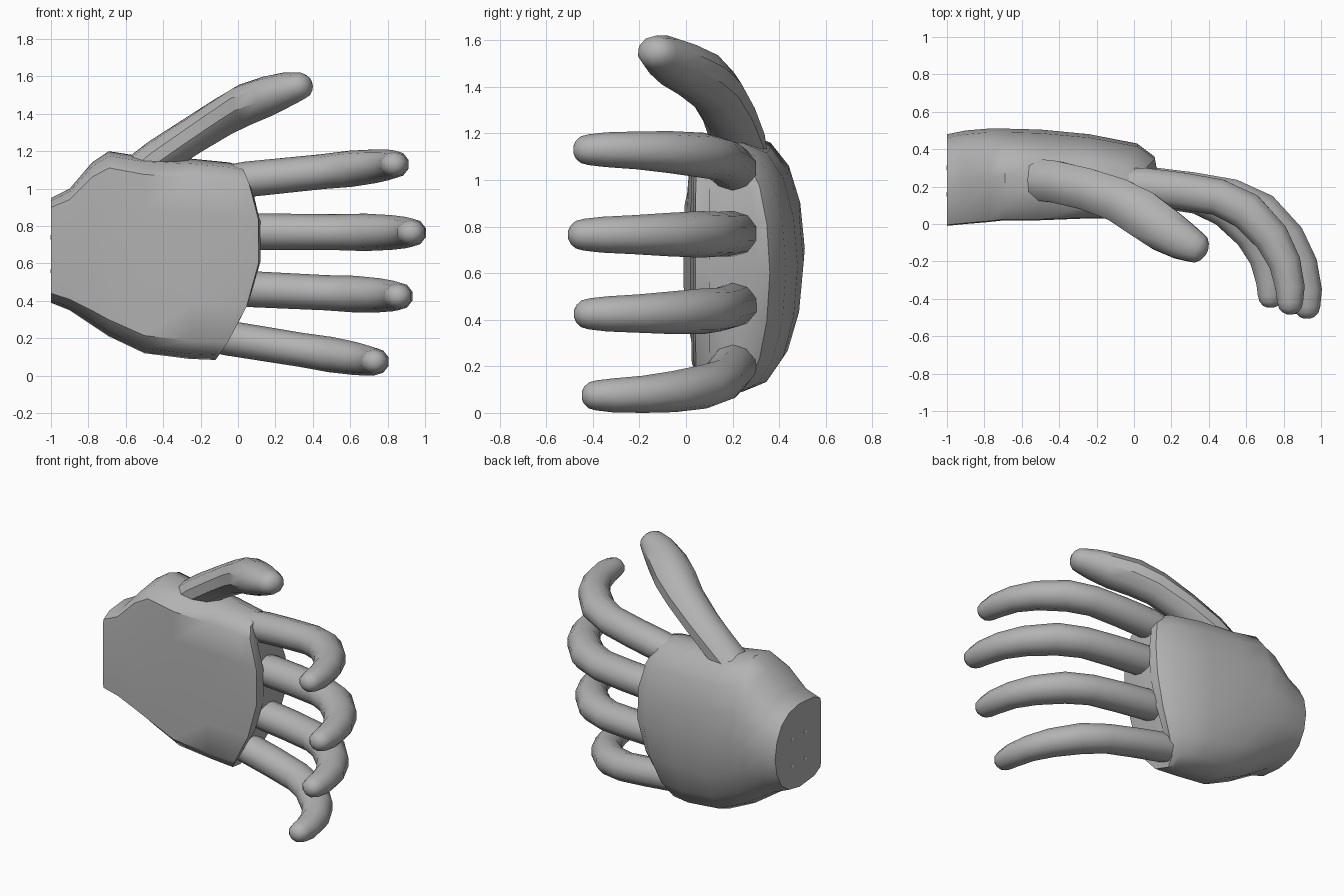
import bpy
import bmesh
import math
from mathutils import Vector

if "Cube" in bpy.data.objects:
    bpy.data.objects.remove(bpy.data.objects["Cube"], do_unlink=True)


def make_material(name, value):
    mat = bpy.data.materials.new(name)
    mat.use_nodes = True
    color = (value, value, value, 1)
    mat.diffuse_color = color
    mat.node_tree.nodes["Principled BSDF"].inputs["Base Color"].default_value = color
    return mat


grey = make_material("matte grey", 0.45)
pale = make_material("pale screw grey", 0.85)


def loft(name, rings, mat, angle=40):
    """Skin a list of equal-length point rings and cap both ends."""
    bm = bmesh.new()
    loops = [[bm.verts.new(p) for p in ring] for ring in rings]
    n = len(loops[0])
    for a, b in zip(loops, loops[1:]):
        for i in range(n):
            j = (i + 1) % n
            bm.faces.new((a[i], a[j], b[j], b[i]))
    bm.faces.new(loops[0])
    bm.faces.new(loops[-1])
    bmesh.ops.recalc_face_normals(bm, faces=bm.faces[:])
    mesh = bpy.data.meshes.new(name)
    bm.to_mesh(mesh)
    bm.free()
    mesh.materials.append(mat)
    obj = bpy.data.objects.new(name, mesh)
    bpy.context.collection.objects.link(obj)
    bpy.ops.object.select_all(action="DESELECT")
    obj.select_set(True)
    bpy.context.view_layer.objects.active = obj
    bpy.ops.object.shade_smooth_by_angle(angle=math.radians(angle))


def tube(name, path, radii, depth, sides=10):
    """Digit: oval rings swept along a path, with a rounded tip."""
    pts = [Vector(p) for p in path]
    end = (pts[-1] - pts[-2]).normalized()
    r_tip = radii[-1]
    base = pts[-1]
    radii = list(radii)
    for a in (30, 55, 75):
        a = math.radians(a)
        pts.append(base + end * r_tip * math.sin(a))
        radii.append(r_tip * math.cos(a))
    rings = []
    for k, (p, r) in enumerate(zip(pts, radii)):
        t = (pts[min(k + 1, len(pts) - 1)] - pts[max(k - 1, 0)]).normalized()
        side = t.cross(Vector((0, 0, 1))).normalized()
        up = side.cross(t)
        rings.append([p + r * (side * depth * math.cos(a) + up * math.sin(a))
                      for a in (math.tau * (i + 0.5) / sides for i in range(sides))])
    loft(name, rings, grey)


# Palm: flat front, domed back; (across, depth) profile mirrored about its middle
half = [(0, 0), (.45, 0), (.82, .01), (.95, .15), (1, .47),
        (.92, .7), (.72, .86), (.4, .96), (0, 1)]
profile = half + [(-u, v) for u, v in half[-2:0:-1]]

# Stations: x, low z, high z, front y, back y, amount of curved finger edge
stations = [
    (-1.0, .39, .95, -.01, .48, 0),
    (-.9, .35, 1.0, 0, .5, 0),
    (-.78, .27, 1.14, .01, .51, 0),
    (-.69, .21, 1.2, .02, .51, 0),
    (-.5, .12, 1.17, .02, .505, 0),
    (-.25, .09, 1.16, .03, .48, .1),
    (-.06, .085, 1.14, .03, .43, .7),
    (0, .085, 1.12, .04, .36, 1),
    (.01, .13, 1.09, .1, .3, 1),
]
rings = []
for x, lo, hi, front, back, bend in stations:
    mid, size = (lo + hi) / 2, (hi - lo) / 2
    rings.append([(x + bend * (.11 + .07 * u - .16 * u * u),
                   front + (back - front) * v, mid + size * u)
                  for u, v in profile])
loft("palm", rings, grey)

# Fingers share one curl: (share of length, y)
curl = [(-.08, .205), (.06, .2), (.3, .175), (.54, .14), (.72, .065),
        (.88, -.08), (.965, -.22), (1, -.36), (1.0, -.44)]
thickness = [.09, .098, .097, .096, .1, .093, .084, .077, .068]
fingers = {
    # name: base x, tip x, base z, tip z, curl scale, width scale
    "index_finger": (.0, .835, 1.045, 1.13, .97, .97),
    "middle_finger": (.05, .925, .77, .765, 1.0, 1.0),
    "ring_finger": (.02, .855, .465, .425, .965, .98),
    "little_finger": (-.11, .73, .21, .075, .92, .95),
}
for name, (x0, x1, z0, z1, reach, width) in fingers.items():
    path = [(x0 + (x1 - x0) * s, .25 + (y - .25) * reach, z0 + (z1 - z0) * s)
            for s, y in curl]
    tube(name, path, [r * width for r in thickness], 1.1)

# Thumb
tube("thumb",
     [(-.55, .24, 1.07), (-.42, .225, 1.17), (-.25, .185, 1.28), (-.08, .125, 1.385),
      (.04, .055, 1.45), (.16, -.03, 1.495), (.26, -.09, 1.53), (.32, -.12, 1.545)],
     [.1, .1, .1, .105, .113, .108, .093, .078], 1.17)

# Screw marks on the wrist end
for i, y in enumerate((.16, .30)):
    for j, z in enumerate((.56, .74)):
        circle = [(y + .012 * math.cos(a), z + .012 * math.sin(a))
                  for a in (math.tau * k / 10 for k in range(10))]
        loft(f"wrist_screw_{i * 2 + j + 1}",
             [[(x, cy, cz) for cy, cz in circle] for x in (-1.002, -.998)], pale)
